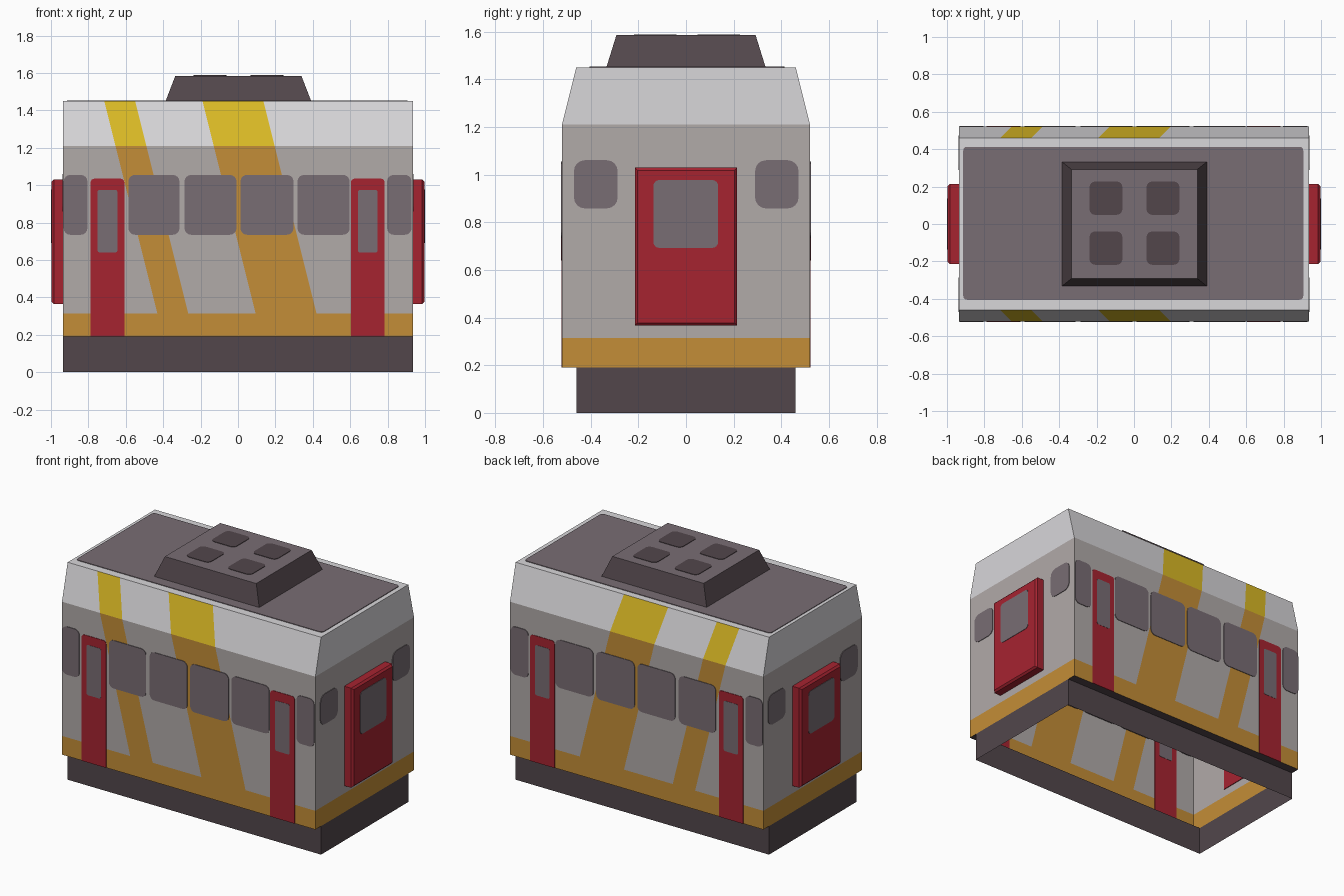
import bpy, bmesh, math
from mathutils import Vector

if "Cube" in bpy.data.objects:
    bpy.data.objects.remove(bpy.data.objects["Cube"])


def mat(name, r, g, b):
    m = bpy.data.materials.new(name)
    m.diffuse_color = (r, g, b, 1)
    m.use_nodes = True
    m.node_tree.nodes["Principled BSDF"].inputs["Base Color"].default_value = m.diffuse_color
    return m


GREY = mat("warm_grey", .44, .405, .395)
LIGHT = mat("light_grey", .69, .68, .70)
ORANGE = mat("orange", .55, .27, .038)
YELLOW = mat("yellow", .72, .50, .019)
RED = mat("red", .38, .017, .03)
GLASS = mat("mauve_grey", .19, .153, .173)
DARK = mat("dark_grey", .085, .062, .071)


def finish(name, bm, *mats):
    me = bpy.data.meshes.new(name)
    bm.to_mesh(me)
    bm.free()
    for m in mats:
        me.materials.append(m)
    ob = bpy.data.objects.new(name, me)
    bpy.context.collection.objects.link(ob)
    return ob


def plate(name, axis, pos, u, v, r, m, half=.004, r_low=None):
    """Thin rounded plate centred on a wall; axis is the wall normal."""
    r_low = r if r_low is None else r_low
    place = {'x': lambda a, b, d: (pos + d, a, b),
             'y': lambda a, b, d: (a, pos + d, b),
             'z': lambda a, b, d: (a, b, pos + d)}[axis]
    pts = []
    for i, (cu, cv, su, sv, rad) in enumerate((
            (u[1], v[1], -1, -1, r), (u[0], v[1], 1, -1, r),
            (u[0], v[0], 1, 1, r_low), (u[1], v[0], -1, 1, r_low))):
        steps = 4 if rad > 0 else 0
        for k in range(steps + 1):
            a = math.pi / 2 * (i + (k / steps if steps else 0))
            pts.append((cu + su * rad + rad * math.cos(a), cv + sv * rad + rad * math.sin(a)))
    bm = bmesh.new()
    lo = [bm.verts.new(place(a, b, -half)) for a, b in pts]
    hi = [bm.verts.new(place(a, b, half)) for a, b in pts]
    bm.faces.new(lo[::-1])
    bm.faces.new(hi)
    for i in range(len(pts)):
        j = (i + 1) % len(pts)
        bm.faces.new((lo[i], lo[j], hi[j], hi[i]))
    bmesh.ops.recalc_face_normals(bm, faces=bm.faces)
    return finish(name, bm, m)


L, W, WT = .935, .52, .46          # half length, half width, half width of roof and skirt
Z0, Z1, Z2, Z3 = .19, .315, 1.21, 1.45

# Body shell, open underneath
bm = bmesh.new()
section = [(-W, Z0), (-W, Z2), (-WT, Z3), (WT, Z3), (W, Z2), (W, Z0)]
left = [bm.verts.new((-L, y, z)) for y, z in section]
right = [bm.verts.new((L, y, z)) for y, z in section]
for i in range(5):
    bm.faces.new((left[i], right[i], right[i + 1], left[i + 1]))
bm.faces.new(left)
bm.faces.new(right[::-1])
bmesh.ops.recalc_face_normals(bm, faces=bm.faces)

# Cut the paint borders: colour bands and slanted stripes (x + 0.25 z = c)
STRIPES = ((-.3525, -.1875), (.1725, .4985))
cuts = [((0, 0, Z1), (0, 0, 1)), ((0, 0, Z2), (0, 0, 1))]
cuts += [((c, 0, 0), (1, 0, .25)) for s in STRIPES for c in s]
for co, no in cuts:
    bmesh.ops.bisect_plane(bm, geom=bm.verts[:] + bm.edges[:] + bm.faces[:], dist=1e-5,
                           plane_co=co, plane_no=Vector(no).normalized())
for f in bm.faces:
    c = f.calc_center_median()
    k = c.x + .25 * c.z
    striped = abs(f.normal.y) > .5 and any(a < k < b for a, b in STRIPES)
    if c.z > Z2:
        f.material_index = 3 if striped else 1
    else:
        f.material_index = 2 if striped or c.z < Z1 else 0
finish("body_shell", bm, GREY, LIGHT, ORANGE, YELLOW)

# Skirt: four open walls plus the ledge under each side
bm = bmesh.new()


def quad(*pts):
    bm.faces.new([bm.verts.new(p) for p in pts])


for s in (-1, 1):
    quad((-L, s * WT, 0), (L, s * WT, 0), (L, s * WT, Z0), (-L, s * WT, Z0))
    quad((-L, s * WT, Z0), (L, s * WT, Z0), (L, s * W, Z0), (-L, s * W, Z0))
    quad((s * L, -WT, 0), (s * L, WT, 0), (s * L, WT, Z0), (s * L, -WT, Z0))
bmesh.ops.remove_doubles(bm, verts=bm.verts, dist=1e-4)
bmesh.ops.recalc_face_normals(bm, faces=bm.faces)
finish("skirt", bm, DARK)

# Side windows and side doors, same on both long sides
WINDOWS = ((-.932, -.805), (-.586, -.313), (-.286, -.008),
           (.013, .297), (.318, .597), (.797, .928))
for s, side in ((-1, "front"), (1, "back")):
    for i, u in enumerate(WINDOWS):
        plate(f"{side}_window_{i + 1}", 'y', s * W, u, (.735, 1.055), .035, GLASS)
    for i, x in enumerate((-.698, .694)):
        plate(f"{side}_door_{i + 1}", 'y', s * W, (x - .09, x + .09), (Z0, 1.035), .02, RED, .003, 0)
        plate(f"{side}_door_glass_{i + 1}", 'y', s * W, (x - .053, x + .053), (.64, .975), .012, GLASS, .0045)

# End windows and the projecting end doors
for s, end in ((-1, "left"), (1, "right")):
    for i, u in enumerate(((-.47, -.287), (.29, .472))):
        plate(f"{end}_end_window_{i + 1}", 'x', s * L, u, (.858, 1.06), .045, GLASS)
    bm = bmesh.new()
    bmesh.ops.create_cube(bm, size=1)
    for v in bm.verts:
        v.co = (s * (.9635 + v.co.x * .067), v.co.y * .43, .698 + v.co.z * .664)
    bmesh.ops.recalc_face_normals(bm, faces=bm.faces)
    outer = [e for e in bm.edges if all(abs(v.co.x) > .98 for v in e.verts)]
    bmesh.ops.bevel(bm, geom=outer, offset=.012, segments=1, affect='EDGES')
    finish(f"{end}_end_door", bm, RED)
    plate(f"{end}_end_door_glass", 'x', s * .996, (-.137, .135), (.692, .977), .025, GLASS)

# Roof panel and the tapered roof unit with four vents
plate("roof_panel", 'z', Z3, (-.913, .905), (-.405, .413), .02, GLASS)
bm = bmesh.new()
bmesh.ops.create_cube(bm, size=2)
for v in bm.verts:
    top = v.co.z > 0
    v.co = (v.co.x * (.337 if top else .389) + .002,
            v.co.y * (.292 if top else .334), 1.585 if top else Z3)
for f in bm.faces:
    f.material_index = 1 if f.calc_center_median().z > 1.58 else 0
finish("roof_unit", bm, DARK, GLASS)
for i, x in enumerate((-.15, .155)):
    for j, y in enumerate((-.129, .138)):
        plate(f"roof_vent_{i * 2 + j + 1}", 'z', 1.585, (x - .088, x + .088), (y - .089, y + .089),
              .03, DARK, .003)
